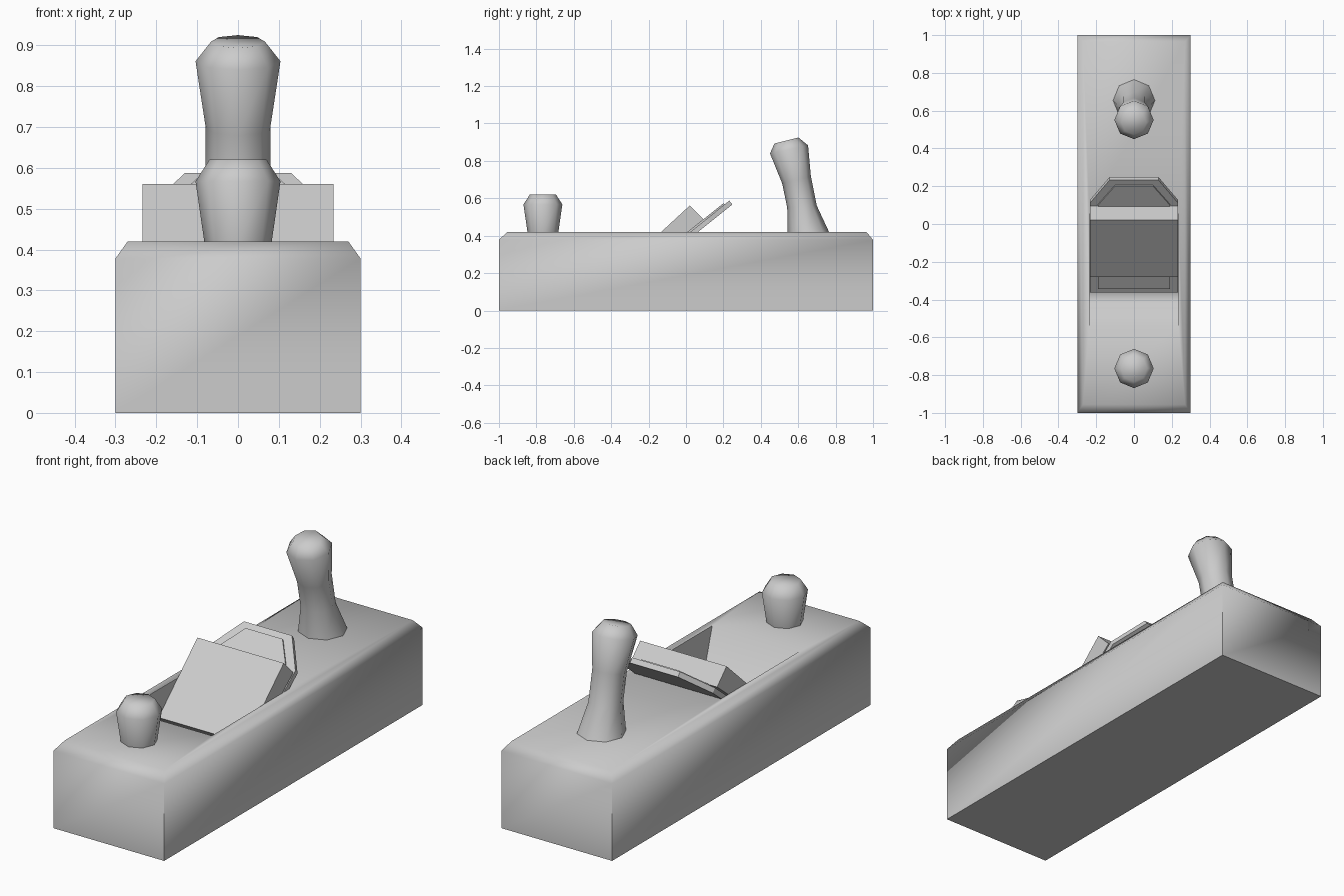
import bpy, bmesh, math
from mathutils import Vector

cube = bpy.data.objects.get("Cube")
if cube:
    bpy.data.objects.remove(cube)

grey = bpy.data.materials.new("plain grey")
grey.use_nodes = True
grey.diffuse_color = (0.6, 0.6, 0.6, 1)
grey.node_tree.nodes["Principled BSDF"].inputs["Base Color"].default_value = (0.6, 0.6, 0.6, 1)


def finish(name, bm, angle=None):
    bmesh.ops.recalc_face_normals(bm, faces=bm.faces)
    mesh = bpy.data.meshes.new(name)
    bm.to_mesh(mesh)
    bm.free()
    mesh.materials.append(grey)
    obj = bpy.data.objects.new(name, mesh)
    bpy.context.collection.objects.link(obj)
    if angle:
        bpy.ops.object.select_all(action='DESELECT')
        bpy.context.view_layer.objects.active = obj
        obj.select_set(True)
        bpy.ops.object.shade_smooth_by_angle(angle=math.radians(angle))
    return obj


def skin(name, rings, angle=None):
    """Join rings of points into a closed solid."""
    bm = bmesh.new()
    loops = [[bm.verts.new(p) for p in ring] for ring in rings]
    n = len(loops[0])
    for a, b in zip(loops, loops[1:]):
        for i in range(n):
            j = (i + 1) % n
            bm.faces.new((a[i], a[j], b[j], b[i]))
    bm.faces.new(loops[0])
    bm.faces.new(loops[-1])
    return finish(name, bm, angle)


def rect(hx, y0, y1, z):
    return [(-hx, y0, z), (hx, y0, z), (hx, y1, z), (-hx, y1, z)]


def turned(name, sections):
    """Eight-sided grip; sections are (y, z, radius, tilt in degrees)."""
    rings = []
    for y, z, r, tilt in sections:
        t = math.radians(tilt)
        ring = []
        for i in range(8):
            a = i * math.tau / 8
            v = r * math.sin(a)
            ring.append((r * math.cos(a), y + v * math.cos(t), z + v * math.sin(t)))
        rings.append(ring)
    return skin(name, rings, 75)


# Body: chamfered block with a sloping pocket
skin("body", [
    rect(0.3, -1, 1, 0),
    rect(0.3, -1, 1, 0.378),
    rect(0.27, -0.955, 0.965, 0.42),
    rect(0.236, -0.54, 0.067, 0.42),
    rect(0.236, -0.44, -0.36, 0.09),
], 75)

# Blade plates lying on the sloped bed
bed = Vector((0, 0.067, 0.422))
along = Vector((0, 0.78, 0.625))
normal = Vector((0, -0.625, 0.78))


def plate(name, outline, low, high):
    pts = outline + [(-x, s) for x, s in reversed(outline)]
    skin(name, [[Vector((x, 0, 0)) + bed + along * s + normal * h for x, s in pts]
                for h in (low, high)])


plate("blade", [(0.234, -0.53), (0.234, 0.076), (0.13, 0.232)], 0, 0.026)
plate("blade_cap", [(0.19, -0.5), (0.19, 0.07), (0.1, 0.2)], 0.026, 0.035)

# Wedge clamping the blade
side = [(0.02, 0.561), (0.094, 0.487), (-0.225, 0.231), (-0.28, 0.284)]
skin("wedge", [[(x, y, z) for y, z in side] for x in (-0.234, 0.234)])

# Grips
turned("front_knob", [(-0.765, 0.415, 0.082, 0), (-0.765, 0.567, 0.104, 0),
                      (-0.765, 0.62, 0.07, 0)])
turned("rear_handle", [(0.655, 0.415, 0.112, 0), (0.62, 0.556, 0.079, 4),
                       (0.591, 0.698, 0.079, 14), (0.551, 0.861, 0.104, 12),
                       (0.537, 0.909, 0.066, 14)])
